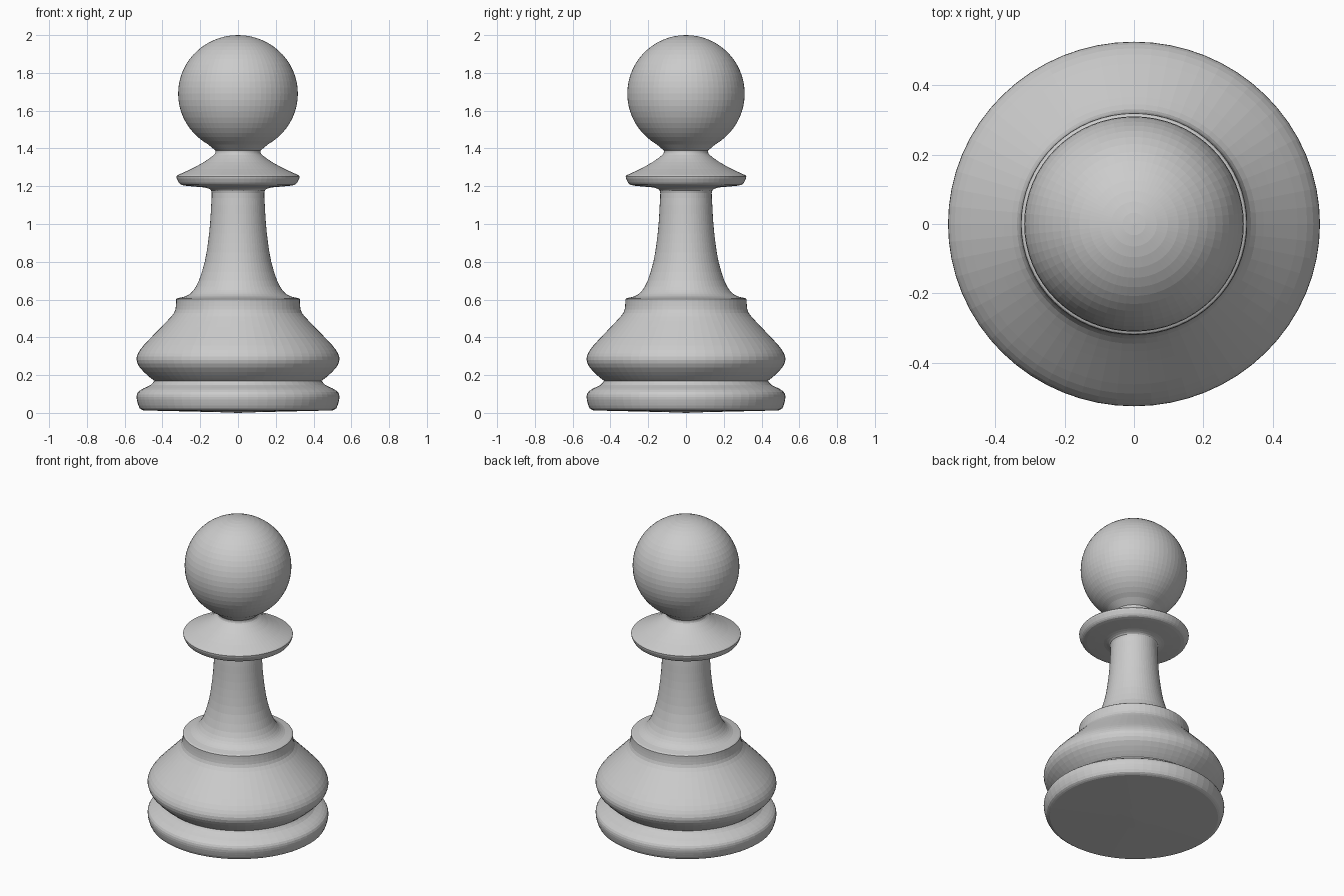
import bpy, bmesh, math
from mathutils import Vector

if "Cube" in bpy.data.objects:
    bpy.data.objects.remove(bpy.data.objects["Cube"])

SEGMENTS = 64
Y_SCALE = 0.98  # the turning is very slightly narrower front to back


def smooth_profile(points, steps):
    """Catmull-Rom curve through (radius, height) points."""
    pts = [Vector(p) for p in points]
    pts = [2 * pts[0] - pts[1]] + pts + [2 * pts[-1] - pts[-2]]
    out = []
    for a, b, c, d in zip(pts, pts[1:], pts[2:], pts[3:]):
        for i in range(steps):
            t = i / steps
            out.append(0.5 * (2 * b + (c - a) * t + (2 * a - 5 * b + 4 * c - d) * t ** 2
                              + (3 * b - a - 3 * c + d) * t ** 3))
    return out + [pts[-2]]


def lathe(name, points, steps=2):
    bm = bmesh.new()
    profile = smooth_profile(points, steps) if steps > 1 else points
    rings = []
    for r, z in profile:
        if r < 1e-5:
            rings.append([bm.verts.new((0, 0, z))] * SEGMENTS)
        else:
            rings.append([bm.verts.new((r * math.cos(a), r * math.sin(a) * Y_SCALE, z))
                          for a in (math.tau * i / SEGMENTS for i in range(SEGMENTS))])
    for low, high in zip(rings, rings[1:]):
        for i in range(SEGMENTS):
            j = (i + 1) % SEGMENTS
            corners = dict.fromkeys((low[i], low[j], high[j], high[i]))
            bm.faces.new(list(corners))
    mesh = bpy.data.meshes.new(name)
    bm.to_mesh(mesh)
    bm.free()
    obj = bpy.data.objects.new(name, mesh)
    bpy.context.collection.objects.link(obj)
    return obj


# Slightly domed underside
lathe("underside", [(0, 0), (0.11, 0.004), (0.50, 0.013)], 1)

# Rounded foot, up to the groove
lathe("foot_ring", [(0.50, 0.013), (0.52, 0.024), (0.532, 0.055), (0.537, 0.085),
                    (0.529, 0.11), (0.50, 0.13), (0.462, 0.148), (0.443, 0.17)])

# Bulging base and its upright lip
lathe("base_bulge", [(0.443, 0.17), (0.475, 0.195), (0.52, 0.24), (0.537, 0.28),
                     (0.529, 0.315), (0.50, 0.357), (0.44, 0.42), (0.375, 0.487),
                     (0.338, 0.53), (0.329, 0.565), (0.327, 0.602)])
lathe("base_lip", [(0.327, 0.602), (0.318, 0.608), (0.28, 0.616), (0.255, 0.63)])

# Flared stem
lathe("stem", [(0.255, 0.63), (0.235, 0.65), (0.207, 0.70), (0.176, 0.80), (0.159, 0.90),
               (0.148, 1.0), (0.142, 1.1), (0.139, 1.165), (0.15, 1.185), (0.18, 1.194)])

# Disc-shaped collar
lathe("collar", [(0.18, 1.194), (0.28, 1.203), (0.307, 1.212), (0.319, 1.23),
                 (0.326, 1.252), (0.31, 1.263), (0.25, 1.29), (0.18, 1.328),
                 (0.13, 1.364), (0.12, 1.378), (0.12, 1.39)])

# Round head, starting from the narrow neck
rx, rz, cz = 0.317, 0.31, 1.69
ball = [(rx * math.cos(a), cz + rz * math.sin(a))
        for a in (math.radians(-60 + 6 * i) for i in range(26))]
ball[-1] = (0, cz + rz)
lathe("head", [(0.12, 1.39), (0.135, 1.402)] + ball, 1)
